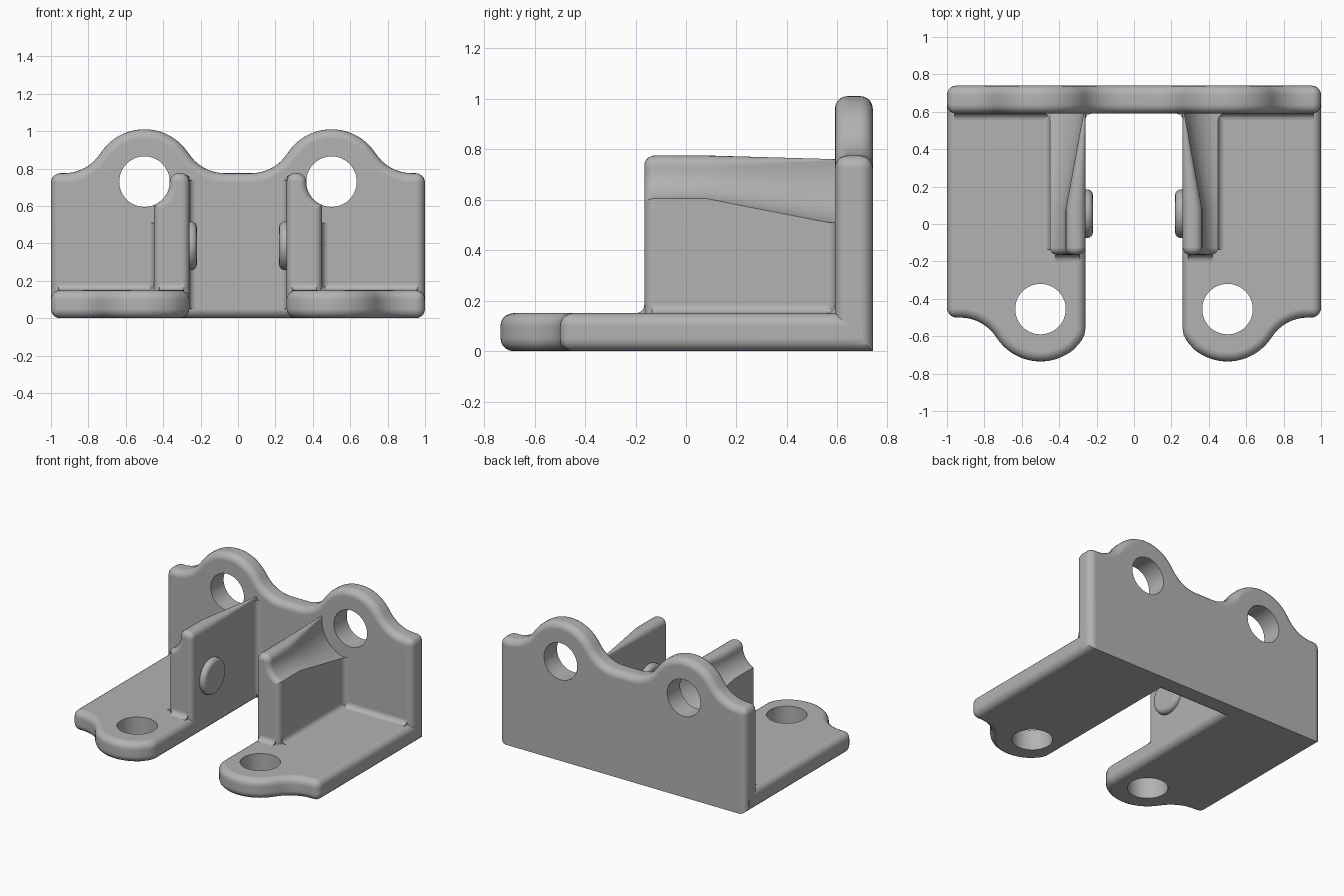
import bpy, bmesh
from math import pi, sin, cos, acos, asin, atan2
from mathutils import Vector, Matrix

if "Cube" in bpy.data.objects:
    bpy.data.objects.remove(bpy.data.objects["Cube"])

grey = bpy.data.materials.new("light_grey")
grey.use_nodes = True
colour = (0.45, 0.45, 0.45, 1)
grey.diffuse_color = colour
grey.node_tree.nodes["Principled BSDF"].inputs["Base Color"].default_value = colour

ROUND, LOBE_R, HOLE_R, BLEND_R = 0.05, 0.28, 0.135, 0.23


def make_object(name, bm):
    bmesh.ops.recalc_face_normals(bm, faces=bm.faces)
    mesh = bpy.data.meshes.new(name)
    bm.to_mesh(mesh)
    bm.free()
    mesh.materials.append(grey)
    obj = bpy.data.objects.new(name, mesh)
    bpy.context.collection.objects.link(obj)
    return obj


def finish(obj, holes=(), mirror=True):
    """Cut holes, mirror to the other side and smooth the shading."""
    bpy.ops.object.select_all(action="DESELECT")
    bpy.context.view_layer.objects.active = obj
    obj.select_set(True)
    for centre, axis, radius in holes:
        cutter = cylinder("hole_cutter", centre, axis, radius, 0.6)
        cutter.hide_render = True
        mod = obj.modifiers.new("hole", "BOOLEAN")
        mod.operation, mod.solver, mod.object = "DIFFERENCE", "EXACT", cutter
        bpy.ops.object.modifier_apply(modifier=mod.name)
        bpy.data.objects.remove(cutter)
    if mirror:
        obj.modifiers.new("mirror", "MIRROR")
        bpy.ops.object.modifier_apply(modifier="mirror")
    bpy.ops.object.shade_smooth_by_angle(angle=0.6)
    mod = obj.modifiers.new("weighted", "WEIGHTED_NORMAL")
    mod.keep_sharp = True


def cylinder(name, centre, axis, radius, depth, round_end=0):
    bm = bmesh.new()
    bmesh.ops.create_cone(bm, cap_ends=True, segments=48, radius1=radius,
                          radius2=radius, depth=depth)
    if round_end:
        rim = [e for e in bm.edges if all(v.co.z > 0 for v in e.verts)]
        bmesh.ops.bevel(bm, geom=rim, offset=round_end, segments=4,
                        profile=0.5, affect="EDGES")
    turn = Vector((0, 0, 1)).rotation_difference(Vector(axis)).to_matrix().to_4x4()
    bm.transform(Matrix.Translation(centre) @ turn)
    return make_object(name, bm)


def arc(cx, cy, r, start, end, n):
    return [(cx + r * cos(start + (end - start) * k / n),
             cy + r * sin(start + (end - start) * k / n)) for k in range(n + 1)]


def lobe(cx, cy):
    """Rounded ear with concave blends onto the straight edge beside it."""
    dx, dy = 0.43, 0.275
    a = atan2(dy, dx)
    return (arc(cx - dx, cy + dy, BLEND_R, -pi / 2, -a, 8)
            + arc(cx, cy, LOBE_R, pi - a, a, 20)[1:-1]
            + arc(cx + dx, cy + dy, BLEND_R, pi + a, 1.5 * pi, 8))


def rounded_plate(name, outline, place, thickness, keep_sharp):
    """Extrude an outline and round its rims and corners."""
    bm = bmesh.new()
    face = bm.faces.new([bm.verts.new(place(u, v, 0)) for u, v in outline])
    new = bmesh.ops.extrude_face_region(bm, geom=[face])["geom"]
    shift = place(0, 0, thickness) - place(0, 0, 0)
    bmesh.ops.translate(bm, vec=shift, verts=[g for g in new if isinstance(g, bmesh.types.BMVert)])
    bmesh.ops.recalc_face_normals(bm, faces=bm.faces)
    edges = [e for e in bm.edges if e.calc_face_angle() > 0.6
             and not all(keep_sharp(v.co) for v in e.verts)]
    bmesh.ops.bevel(bm, geom=edges, offset=ROUND, segments=5, profile=0.5,
                    affect="EDGES", clamp_overlap=True)
    return make_object(name, bm)


# Upright back plate with two ears
outline = [(-1, 0)] + [(-1, 0.775)] + lobe(-0.5, 0.73) + lobe(0.5, 0.73) + [(1, 0.775), (1, 0)]
back = rounded_plate("back_plate", outline, lambda u, v, w: Vector((u, 0.59 + w, v)), 0.15,
                     lambda c: c.z < 0.01 and c.y > 0.73)
finish(back, [((s * 0.5, 0.66, 0.73), (0, 1, 0), HOLE_R) for s in (-1, 1)], mirror=False)

# Flat base plates, each with one ear toward the front
ear = [p for p in lobe(0.5, 0.455) if p[0] > 0.31]
ear = [p for p in ear if p[1] > 0.49]
outline = [(0.26, -0.70), (0.26, 0.56), (0.266, 0.595), (0.284, 0.628)] + ear + [(1, 0.5), (1, -0.70)]
base = rounded_plate("base_plates", outline, lambda u, v, w: Vector((u, -v, w)), 0.15,
                     lambda c: c.y > 0.69)
finish(base, [((0.5, -0.455, 0.075), (0, 0, 1), HOLE_R)])


# Side walls, hollowed beside the back holes
def wall_section(y, inset):
    widen = max(0, (y - 0.08) / 0.52)
    r = HOLE_R + inset + 0.098 * widen
    x0, x1, top = 0.26 + inset, 0.45 - inset, 0.775 - inset - 0.015 * widen
    rad = min(0.045, (0.5 - r - x0) * 0.45)
    low = pi + acos((0.5 - x1) / r)
    high = pi - asin((top - rad - 0.73) / r)
    hollow = arc(0.5, 0.73, r, low, high, 14)
    xo = hollow[-1][0]
    return ([(x0, 0.06), (x1, 0.06)] + hollow
            + arc(xo - rad, top - rad, rad, 0, pi / 2, 5)[1:]
            + arc(x0 + rad, top - rad, rad, pi / 2, pi, 5))


nose = 0.04
stations = [(-0.165 + nose * (1 - cos(k * pi / 10)), nose * (1 - sin(k * pi / 10)))
            for k in range(6)]
stations += [(0.08, 0), (0.25, 0), (0.42, 0), (0.6, 0)]
bm = bmesh.new()
rings = [[bm.verts.new((x, y, z)) for x, z in wall_section(y, i)] for y, i in stations]
for a, b in zip(rings, rings[1:]):
    for k in range(len(a)):
        n = (k + 1) % len(a)
        bm.faces.new((a[k], a[n], b[n], b[k]))
bm.faces.new(rings[0])
bm.faces.new(rings[-1])
pivot = ((0.35, 0.055, 0.387), (1, 0, 0), 0.083)
finish(make_object("side_walls", bm), [pivot])

# Raised rings around the pivot holes
finish(cylinder("pivot_rings", (0.245, 0.055, 0.387), (-1, 0, 0), 0.13, 0.05, 0.03), [pivot])


# Concave fillets where the plates meet
def fillet(name, corner, u, v, run, r=0.035):
    corner, u, v, run = map(Vector, (corner, u, v, run))
    profile = [(-0.01, -0.01), (r, -0.01)] + arc(r, r, r, 1.5 * pi, pi, 6) + [(-0.01, r)]
    bm = bmesh.new()
    face = bm.faces.new([bm.verts.new(corner + u * a + v * b) for a, b in profile])
    new = bmesh.ops.extrude_face_region(bm, geom=[face])["geom"]
    bmesh.ops.translate(bm, vec=run, verts=[g for g in new if isinstance(g, bmesh.types.BMVert)])
    finish(make_object(name, bm))


X, Y, Z = (1, 0, 0), (0, 1, 0), (0, 0, 1)
BACK_X, FRONT = (-1, 0, 0), (0, -1, 0)
fillet("wall_base_fillets", (0.45, -0.135, 0.15), X, Z, (0, 0.73, 0))
fillet("wall_front_fillets", (0.29, -0.165, 0.15), FRONT, Z, (0.13, 0, 0))
fillet("back_base_fillets", (0.44, 0.59, 0.15), FRONT, Z, (0.52, 0, 0))
fillet("wall_back_fillets", (0.45, 0.59, 0.15), X, FRONT, (0, 0, 0.36))
fillet("gap_fillets", (0.26, 0.59, 0.05), BACK_X, FRONT, (0, 0, 0.69))
